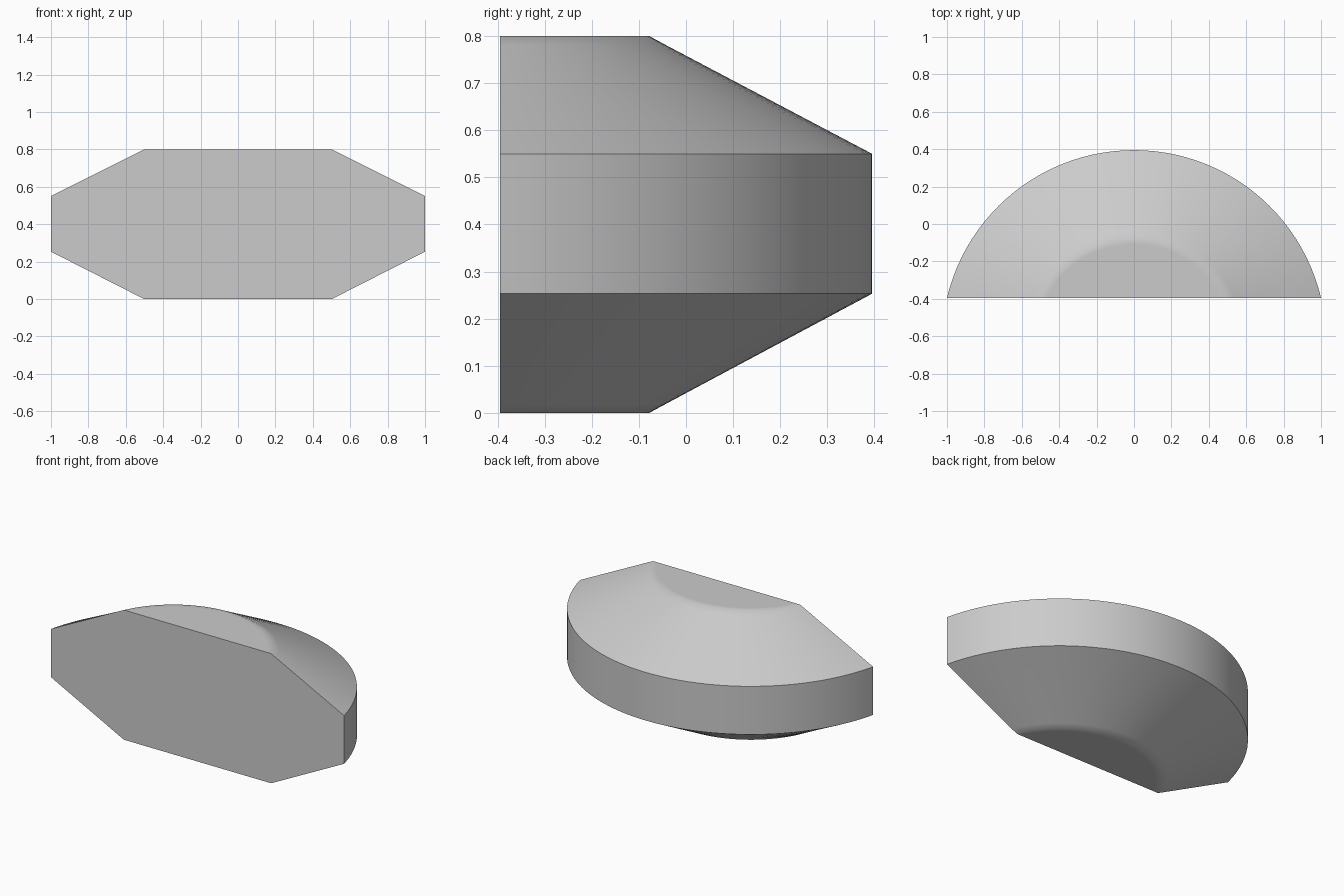
import bpy, bmesh, math

cube = bpy.data.objects.get("Cube")
if cube:
    bpy.data.objects.remove(cube, do_unlink=True)

SEGMENTS = 48
FRONT_Y = -0.395
CENTRE_Y = -0.633          # axis of the turned shape, ahead of the flat front

# Half profile (radius, height), bottom to top; extra rings keep the caps flat
PROFILE = [
    (0.525, 0.0), (0.555, 0.0), (0.59, 0.019), (1.028, 0.253),
    (1.028, 0.55), (0.59, 0.781), (0.555, 0.8), (0.525, 0.8),
]


def arc_ring(bm, radius, z):
    """Arc of vertices from the right end of the flat front to the left end."""
    start = math.asin((FRONT_Y - CENTRE_Y) / radius)
    ring = []
    for i in range(SEGMENTS + 1):
        a = start + (math.pi - 2 * start) * i / SEGMENTS
        ring.append(bm.verts.new((radius * math.cos(a),
                                  CENTRE_Y + radius * math.sin(a), z)))
    return ring


def make_material(name, colour):
    mat = bpy.data.materials.new(name)
    mat.use_nodes = True
    mat.diffuse_color = colour
    mat.node_tree.nodes["Principled BSDF"].inputs["Base Color"].default_value = colour
    return mat


# Bevelled half-round body
bm = bmesh.new()
rings = [arc_ring(bm, r, z) for r, z in PROFILE]
for low, high in zip(rings, rings[1:]):
    for i in range(SEGMENTS):
        bm.faces.new((low[i], low[i + 1], high[i + 1], high[i]))

# Flat bottom, top and front
bm.faces.new(rings[0])
bm.faces.new(rings[-1])
bm.faces.new([r[0] for r in rings] + [r[-1] for r in reversed(rings)])
bmesh.ops.recalc_face_normals(bm, faces=bm.faces)

mesh = bpy.data.meshes.new("half_round_body")
bm.to_mesh(mesh)
bm.free()
body = bpy.data.objects.new("half_round_body", mesh)
bpy.context.collection.objects.link(body)
mesh.materials.append(make_material("light grey", (0.6, 0.6, 0.6, 1.0)))

bpy.ops.object.select_all(action="DESELECT")
body.select_set(True)
bpy.context.view_layer.objects.active = body
bpy.ops.object.shade_smooth_by_angle(angle=math.radians(35))
